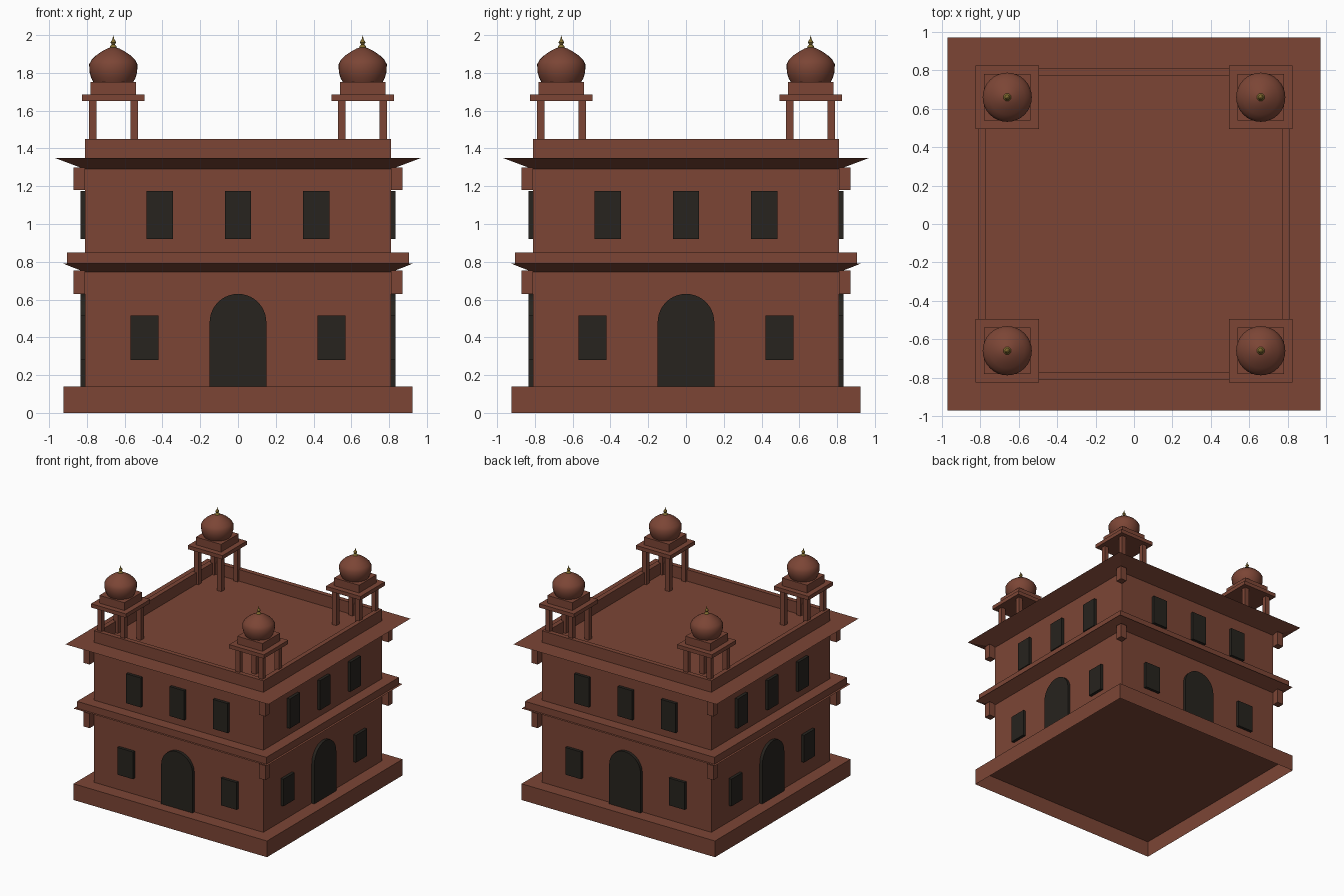
import bpy, bmesh
from math import pi, cos, sin
from mathutils import Matrix

if "Cube" in bpy.data.objects:
    bpy.data.objects.remove(bpy.data.objects["Cube"])


def material(name, color):
    m = bpy.data.materials.new(name)
    m.diffuse_color = (*color, 1)
    m.use_nodes = True
    m.node_tree.nodes["Principled BSDF"].inputs["Base Color"].default_value = m.diffuse_color
    return m


STONE = material("red_stone", (0.20, 0.06, 0.036))
DARK = material("dark_opening", (0.02, 0.017, 0.013))
GOLD = material("gilt", (0.22, 0.15, 0.03))


def finish(name, bm, mat, smooth=False):
    bmesh.ops.recalc_face_normals(bm, faces=bm.faces)
    me = bpy.data.meshes.new(name)
    bm.to_mesh(me)
    bm.free()
    me.materials.append(mat)
    ob = bpy.data.objects.new(name, me)
    bpy.context.collection.objects.link(ob)
    if smooth:
        bpy.ops.object.select_all(action='DESELECT')
        ob.select_set(True)
        bpy.context.view_layer.objects.active = ob
        bpy.ops.object.shade_smooth_by_angle(angle=0.6)
    return ob


def add_box(bm, x0, x1, y0, y1, z0, z1):
    m = (Matrix.Translation(((x0 + x1) / 2, (y0 + y1) / 2, (z0 + z1) / 2))
         @ Matrix.Diagonal((x1 - x0, y1 - y0, z1 - z0, 1)))
    return bmesh.ops.create_cube(bm, size=1, matrix=m)["verts"]


def square(name, half, z0, z1, center=(0, 0), bottom_half=None, open_bottom=False):
    """Square block; bottom_half makes it flare, open_bottom drops the floor."""
    bm = bmesh.new()
    cx, cy = center
    verts = add_box(bm, cx - half, cx + half, cy - half, cy + half, z0, z1)
    if bottom_half:
        for v in verts:
            if v.co.z < (z0 + z1) / 2:
                v.co.x *= bottom_half / half
                v.co.y *= bottom_half / half
    if open_bottom:
        floor = [f for f in bm.faces if f.calc_center_median().z < z0 + 1e-4]
        bmesh.ops.delete(bm, geom=floor, context='FACES_ONLY')
    return finish(name, bm, STONE)


def lathe(name, profile, center, mat, steps=32):
    bm = bmesh.new()
    vs = [bm.verts.new((r, 0, z)) for r, z in profile]
    es = [bm.edges.new(p) for p in zip(vs, vs[1:])]
    bmesh.ops.spin(bm, geom=vs + es, cent=(0, 0, 0), axis=(0, 0, 1),
                   angle=2 * pi, steps=steps)
    bmesh.ops.remove_doubles(bm, verts=bm.verts, dist=1e-4)
    bmesh.ops.translate(bm, verts=bm.verts, vec=(*center, 0))
    return finish(name, bm, mat, smooth=True)


# Plinth, main body, flared eaves and belt course
W = 0.81
square("plinth", 0.925, 0, 0.14, open_bottom=True)
square("body", W, 0.14, 1.34)
square("lower_eave", 0.925, 0.745, 0.79, bottom_half=W)
square("belt_course", 0.905, 0.79, 0.85)
square("upper_eave", 0.97, 1.29, 1.35, bottom_half=W)

# Parapet ring around the roof
bm = bmesh.new()
rings = [[bm.verts.new((sx * h, sy * h, z)) for sx, sy in
          ((-1, -1), (1, -1), (1, 1), (-1, 1))]
         for h, z in ((W, 1.35), (W, 1.45), (0.77, 1.45), (0.77, 1.35))]
for a, b in zip(rings, rings[1:] + rings[:1]):
    for i in range(4):
        j = (i + 1) % 4
        bm.faces.new((a[i], a[j], b[j], b[i]))
finish("parapet", bm, STONE)

# Doors and windows, repeated on the four sides
Y0, Y1 = -0.835, -0.80
for k, side in enumerate(("front", "right", "back", "left")):
    turn = Matrix.Rotation(k * pi / 2, 4, 'Z')

    bm = bmesh.new()
    add_box(bm, -0.15, 0.15, Y0, Y1, 0.14, 0.48)
    arc = [bm.verts.new((0.15 * cos(pi * i / 20), Y0, 0.48 + 0.15 * sin(pi * i / 20)))
           for i in range(21)]
    cap = bm.faces.new(arc)
    ext = bmesh.ops.extrude_face_region(bm, geom=[cap], use_keep_orig=True)["geom"]
    bmesh.ops.translate(bm, vec=(0, Y1 - Y0, 0),
                        verts=[g for g in ext if isinstance(g, bmesh.types.BMVert)])
    bm.transform(turn)
    finish(side + "_arched_door", bm, DARK, smooth=True)

    bm = bmesh.new()
    for x in (-0.495, 0.495):
        add_box(bm, x - 0.075, x + 0.075, Y0, Y1, 0.28, 0.515)
    for x in (-0.415, 0, 0.415):
        add_box(bm, x - 0.07, x + 0.07, Y0, Y1, 0.92, 1.175)
    bm.transform(turn)
    finish(side + "_windows", bm, DARK)

# Corner brackets and rooftop pavilions
DOME = [(0, 1.75), (0.105, 1.75), (0.118, 1.775), (0.126, 1.805), (0.128, 1.845),
        (0.116, 1.868), (0.092, 1.892), (0.06, 1.914), (0.03, 1.93), (0, 1.937)]
FINIAL = [(0, 1.925), (0.02, 1.935), (0.014, 1.945), (0.008, 1.95), (0.014, 1.96),
          (0.013, 1.967), (0.006, 1.975), (0, 2.0)]
for sx in (-1, 1):
    for sy in (-1, 1):
        tag = ("left" if sx < 0 else "right") + ("_front" if sy < 0 else "_back")
        for level, z0, z1 in (("lower", 0.63, 0.755), ("upper", 1.18, 1.30)):
            square(f"{level}_bracket_{tag}", 0.03, z0, z1, (sx * 0.84, sy * 0.84))
        c = (sx * 0.66, sy * 0.66)
        for i, (dx, dy) in enumerate(((-1, -1), (1, -1), (1, 1), (-1, 1))):
            square(f"pavilion_post_{tag}_{i + 1}", 0.02, 1.35, 1.655,
                   (c[0] + dx * 0.11, c[1] + dy * 0.11))
        square("pavilion_slab_" + tag, 0.166, 1.652, 1.685, c)
        square("pavilion_drum_" + tag, 0.12, 1.685, 1.752, c)
        lathe("pavilion_dome_" + tag, DOME, c, STONE)
        lathe("pavilion_finial_" + tag, FINIAL, c, GOLD, 16)
